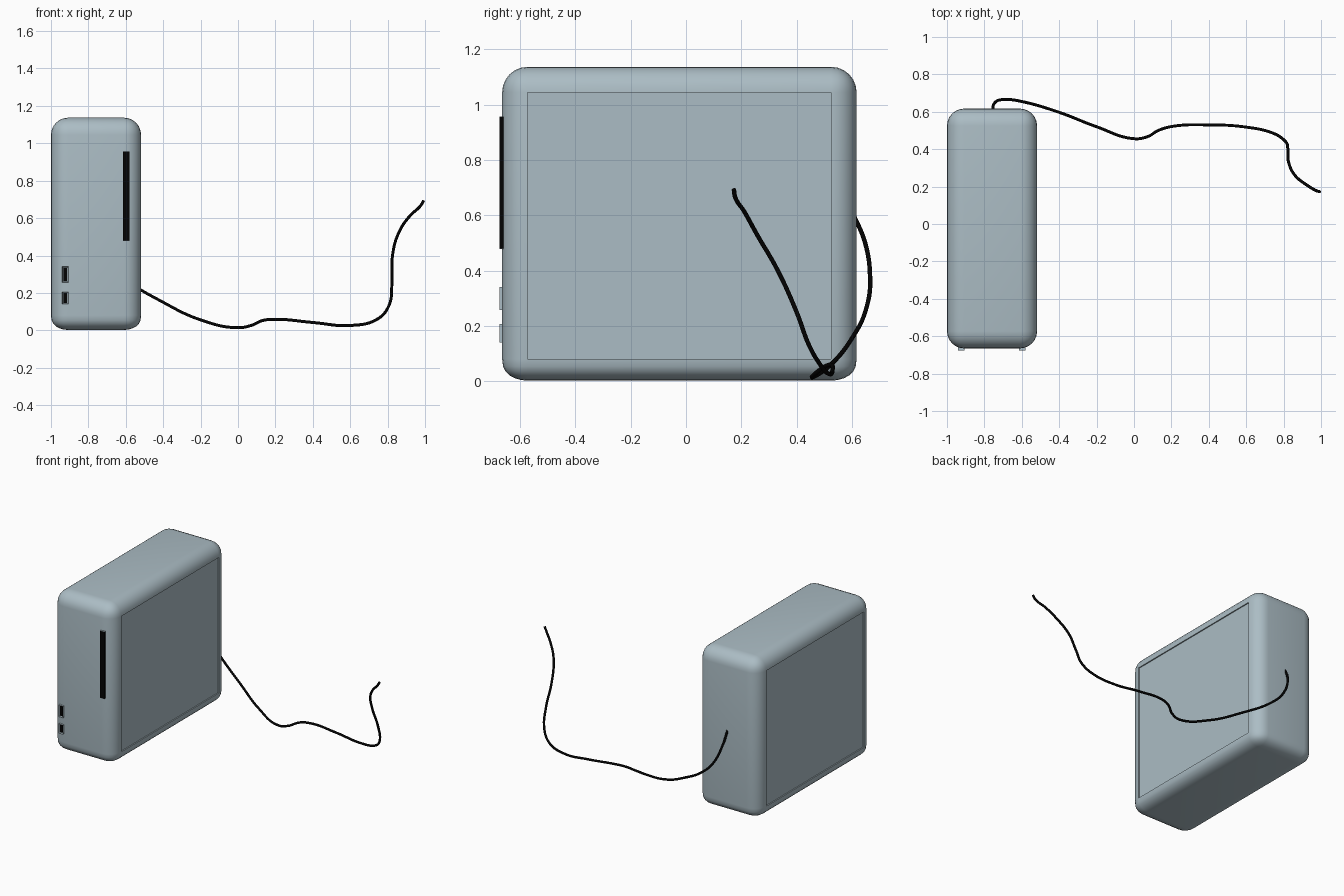
import bpy, bmesh
from mathutils import Vector

if "Cube" in bpy.data.objects:
    bpy.data.objects.remove(bpy.data.objects["Cube"])


def material(name, r, g, b):
    m = bpy.data.materials.new(name)
    m.diffuse_color = (r, g, b, 1)
    m.use_nodes = True
    m.node_tree.nodes["Principled BSDF"].inputs["Base Color"].default_value = m.diffuse_color
    return m


black = material("black", 0.001, 0.001, 0.001)
slate = material("slate", 0.41, 0.507, 0.555)


def box_bmesh(lo, hi):
    bm = bmesh.new()
    bmesh.ops.create_cube(bm, size=1)
    lo, hi = Vector(lo), Vector(hi)
    for v in bm.verts:
        v.co = Vector([(lo[i] + hi[i]) / 2 + v.co[i] * (hi[i] - lo[i]) for i in range(3)])
    bm.normal_update()
    return bm


def finish(bm, name, mat):
    me = bpy.data.meshes.new(name)
    bmesh.ops.recalc_face_normals(bm, faces=bm.faces[:])
    bm.to_mesh(me)
    bm.free()
    ob = bpy.data.objects.new(name, me)
    bpy.context.collection.objects.link(ob)
    me.materials.append(mat)
    return ob


# Rounded case with a flatter, fuller bottom edge
bm = box_bmesh((-1, -0.665, -0.012), (-0.518, 0.617, 1.137))
bmesh.ops.bevel(bm, geom=bm.edges[:], offset=0.092, segments=6, profile=0.5, affect='EDGES')
for v in bm.verts:
    if v.co.z < 0.079:
        v.co.z = 0.08 - 0.078 * ((0.08 - v.co.z) / 0.092) ** 0.8
bm.normal_update()
# Recessed panels on both broad sides
sides = [f for f in bm.faces if abs(f.normal.x) > 0.99 and f.calc_area() > 0.5]
for f in sides:
    inward = -f.normal.copy() * 0.008
    new = bmesh.ops.extrude_discrete_faces(bm, faces=[f])["faces"][0]
    bmesh.ops.translate(bm, verts=new.verts[:], vec=inward)
case = finish(bm, "case", slate)
bpy.context.view_layer.objects.active = case
case.select_set(True)
bpy.ops.object.shade_smooth_by_angle(angle=0.6)

# Disc slot with a case-coloured cap at each end
finish(box_bmesh((-0.616, -0.675, 0.48), (-0.581, -0.65, 0.955)), "disc_slot", black)
for name, z in (("slot_cap_lower", 0.478), ("slot_cap_upper", 0.955)):
    finish(box_bmesh((-0.616, -0.675, z), (-0.581, -0.65, z + 0.002)), name, slate)

# Front ports: hollow frame with a black insert
for i, (z0, z1) in enumerate([(0.14, 0.206), (0.257, 0.34)]):
    bm = box_bmesh((-0.941, -0.675, z0), (-0.906, -0.65, z1))
    front = [f for f in bm.faces if f.normal.y < -0.9]
    bmesh.ops.inset_region(bm, faces=front, thickness=0.007)
    for v in front[0].verts:
        v.co.y += 0.012
    finish(bm, f"port_frame_{i + 1}", slate)
    finish(box_bmesh((-0.934, -0.67, z0 + 0.007), (-0.913, -0.655, z1 - 0.007)),
           f"port_insert_{i + 1}", black)

# Power cable
path = [(-0.757, 0.60, 0.615), (-0.745, 0.648, 0.50), (-0.69, 0.666, 0.37),
        (-0.60, 0.655, 0.274), (-0.40, 0.597, 0.15), (-0.20, 0.52, 0.056),
        (0.0, 0.456, 0.014), (0.07, 0.466, 0.026), (0.13, 0.5, 0.052),
        (0.20, 0.521, 0.059), (0.40, 0.53, 0.042), (0.60, 0.518, 0.026),
        (0.74, 0.487, 0.057), (0.806, 0.445, 0.13), (0.823, 0.40, 0.25),
        (0.826, 0.332, 0.40), (0.863, 0.257, 0.53), (0.92, 0.211, 0.613),
        (0.975, 0.178, 0.665), (0.993, 0.173, 0.694)]
cu = bpy.data.curves.new("power_cable", 'CURVE')
cu.dimensions = '3D'
cu.bevel_depth = 0.008
cu.bevel_resolution = 3
cu.use_fill_caps = True
sp = cu.splines.new('BEZIER')
sp.resolution_u = 8
sp.bezier_points.add(len(path) - 1)
for bp, p in zip(sp.bezier_points, path):
    bp.co = p
    bp.handle_left_type = bp.handle_right_type = 'AUTO'
cu.materials.append(black)
bpy.context.collection.objects.link(bpy.data.objects.new("power_cable", cu))
